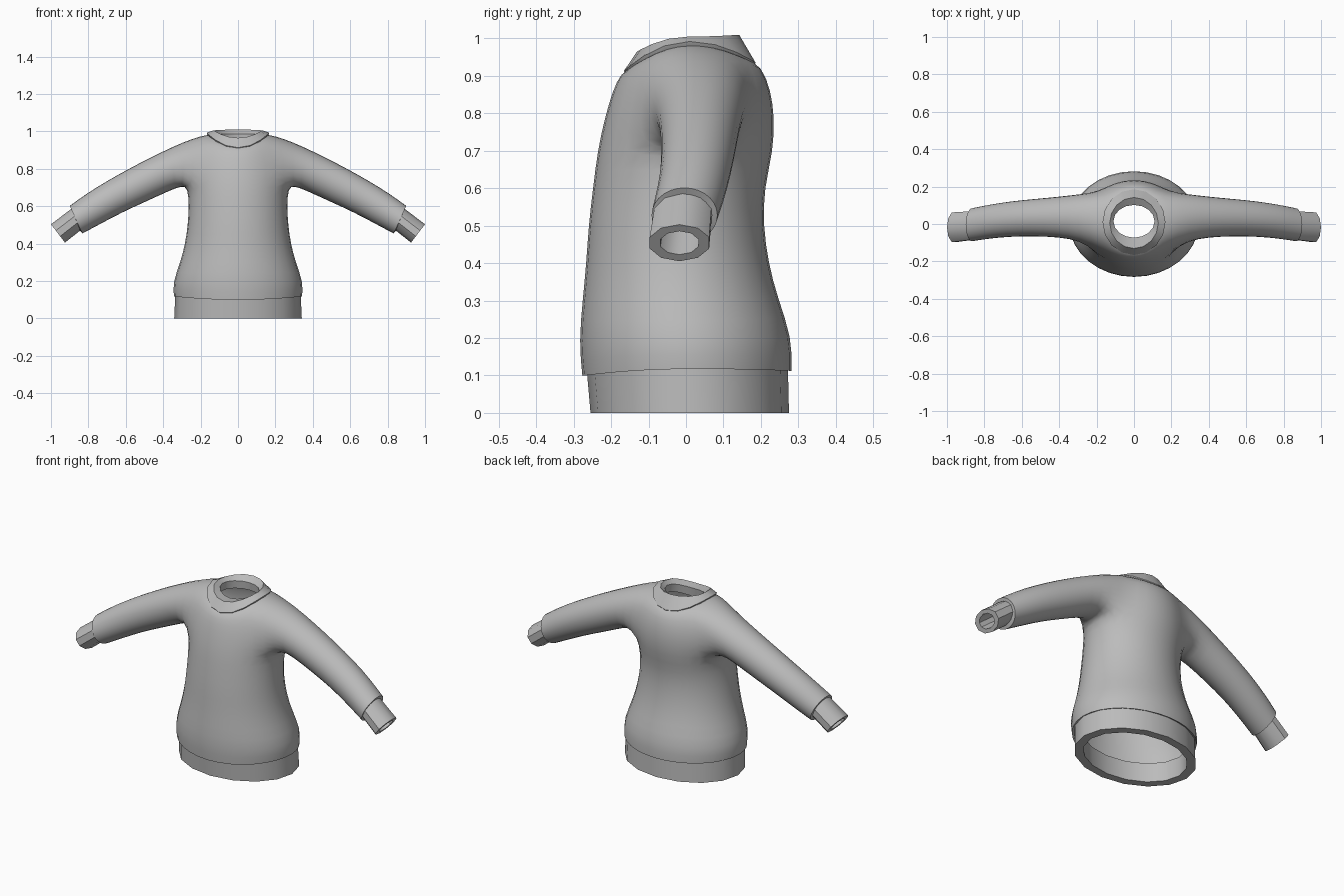
import bpy, bmesh, math

if "Cube" in bpy.data.objects:
    bpy.data.objects.remove(bpy.data.objects["Cube"])

grey = bpy.data.materials.new("knit_grey")
grey.diffuse_color = (0.5, 0.5, 0.5, 1)
grey.use_nodes = True
grey.node_tree.nodes["Principled BSDF"].inputs["Base Color"].default_value = grey.diffuse_color


def hoop(n, hx, yf, yb, zf, zs, zb, k=1.0):
    """Horizontal oval: half width, front/back y, and front/side/back height."""
    pts = []
    for i in range(n):
        a = 2 * math.pi * i / n
        c, s = math.cos(a), math.sin(a)
        z = zs * c * c + (zb if s > 0 else zf) * s * s
        pts.append((hx * k * c, (yf + yb) / 2 + (yb - yf) / 2 * k * s, z))
    return pts


def arm_ring(n, top, bot, yf, yb, side, k=1.0):
    """Tilted oval across the arm, starting at its underside and going to the back."""
    pts = []
    for j in range(n):
        t = 2 * math.pi * j / n
        c, s = -math.cos(t) * k, math.sin(t) * k
        x = (top[0] + bot[0]) / 2 + (top[0] - bot[0]) / 2 * c
        z = (top[1] + bot[1]) / 2 + (top[1] - bot[1]) / 2 * c
        pts.append((side * x, (yf + yb) / 2 + (yb - yf) / 2 * s, z))
    return pts


def finish(bm, name):
    mesh = bpy.data.meshes.new(name)
    bm.to_mesh(mesh)
    bm.free()
    mesh.materials.append(grey)
    obj = bpy.data.objects.new(name, mesh)
    bpy.context.collection.objects.link(obj)
    return obj


def band(name, rings):
    """Thick trim: rings joined in a closed loop of outer and inner walls."""
    bm = bmesh.new()
    vs = [[bm.verts.new(p) for p in r] for r in rings]
    n = len(rings[0])
    for r in range(len(vs)):
        a, b = vs[r], vs[(r + 1) % len(vs)]
        for i in range(n):
            bm.faces.new((a[i], a[(i + 1) % n], b[(i + 1) % n], b[i]))
    bmesh.ops.recalc_face_normals(bm, faces=bm.faces)
    obj = finish(bm, name)
    bpy.ops.object.select_all(action='DESELECT')
    obj.select_set(True)
    bpy.context.view_layer.objects.active = obj
    bpy.ops.object.shade_smooth_by_angle(angle=math.radians(38))


# Sweater body: ovals from hem seam to neckline
N = 16
rows = [
    (.325, -.255, .265, .110, .125, .120),
    (.345, -.279, .284, .098, .118, .112),
    (.352, -.288, .286, .190, .190, .200),
    (.310, -.278, .246, .300, .300, .310),
    (.284, -.268, .222, .400, .400, .400),
    (.270, -.262, .208, .500, .500, .500),
    (.264, -.250, .210, .600, .600, .600),
    (.270, -.238, .235, .700, .700, .700),   # armpit
    (.270, -.218, .238, .790, .790, .790),
    (.250, -.197, .228, .860, .880, .860),
    (.200, -.175, .203, .905, .978, .925),   # shoulder
    (.150, -.145, .165, .918, .985, .940),
]
PIT, SHO = 7, 10
bm = bmesh.new()
crease = bm.edges.layers.float.new("crease_edge")
grid = [[bm.verts.new(p) for p in hoop(N, *r, k=1.018)] for r in rows]
ARM_COLS = {14, 15, 0, 1, 6, 7, 8, 9}
for r in range(len(rows) - 1):
    for i in range(N):
        if PIT <= r < SHO and i in ARM_COLS:
            continue                          # leave the armholes open
        k = (i + 1) % N
        bm.faces.new((grid[r][i], grid[r][k], grid[r + 1][k], grid[r + 1][i]))
sharp_loops = [grid[1]]

# Sleeves: grown out of the armhole loops
sleeve = [
    ((.29, .945), (.300, .708), -.090, .160),
    ((.42, .885), (.370, .680), -.072, .147),
    ((.56, .814), (.500, .620), -.066, .135),
    ((.70, .736), (.620, .566), -.068, .122),
    ((.81, .668), (.730, .507), -.078, .105),
    ((.90, .602), (.832, .453), -.093, .085),
    ((.89, .585), (.845, .470), -.080, .070),
]
for side in (1, -1):
    path = ([(PIT, 0), (PIT, 1), (PIT, 2), (PIT + 1, 2), (PIT + 2, 2), (SHO, 2), (SHO, 1),
             (SHO, 0), (SHO, -1), (SHO, -2), (PIT + 2, -2), (PIT + 1, -2), (PIT, -2), (PIT, -1)])
    prev = [grid[r][(c if side > 0 else 8 - c) % N] for r, c in path]
    n = len(prev)
    for q, spec in enumerate(sleeve):
        ring = [bm.verts.new(p) for p in arm_ring(n, *spec, side, k=1.022)]
        for j in range(n):
            f = [prev[j], prev[(j + 1) % n], ring[(j + 1) % n], ring[j]]
            bm.faces.new(f if side > 0 else f[::-1])
        if q == 5:
            sharp_loops.append(ring)
        prev = ring

# Loose armhole points go; sleeve and hem corners stay crisp
bmesh.ops.delete(bm, geom=[v for v in bm.verts if not v.link_faces], context='VERTS')
for f in bm.faces:
    f.smooth = True
for loop in sharp_loops:
    for a, b in zip(loop, loop[1:] + loop[:1]):
        e = bm.edges.get((a, b))
        e[crease] = 1.0
        e.smooth = False
body = finish(bm, "sweater_body")
sub = body.modifiers.new("soft_knit", 'SUBSURF')
sub.levels = sub.render_levels = 1

# Hem band
band("hem_band", [
    hoop(N, .335, -.266, .272, .125, .135, .130),
    hoop(N, .341, -.255, .275, 0, 0, 0),
    hoop(N, .293, -.210, .230, 0, 0, 0),
    hoop(N, .293, -.215, .230, .110, .110, .110),
])

# Neck band
band("neck_band", [
    hoop(N, .158, -.150, .175, .890, .970, .915),
    hoop(N, .168, -.166, .186, .913, .992, .935),
    hoop(N, .130, -.131, .142, .965, 1.005, 1.010),
    hoop(N, .110, -.073, .102, .962, .985, .985),
    hoop(N, .114, -.080, .106, .910, .940, .940),
])

# Wrist cuffs
for side, label in ((1, "right"), (-1, "left")):
    start = ((.885, .590), (.838, .474), -.088, .072)
    end = ((1.0, .503), (.925, .405), -.101, .066)
    band("cuff_" + label, [
        arm_ring(10, *start, side), arm_ring(10, *end, side),
        arm_ring(10, *end, side, k=.64), arm_ring(10, *start, side, k=.66),
    ])
